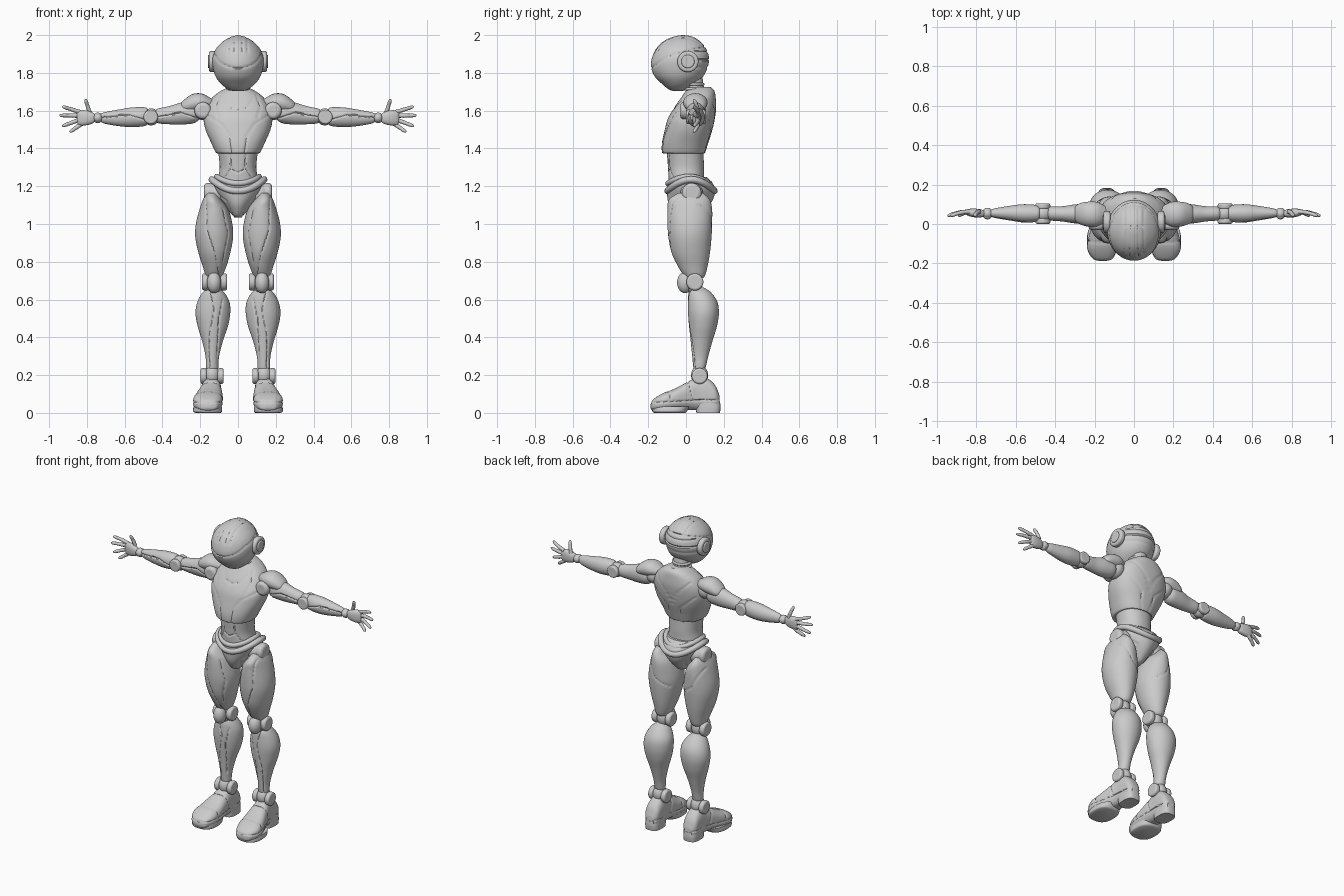
import bpy, bmesh, math
from mathutils import Vector

cube = bpy.data.objects.get("Cube")
if cube:
    bpy.data.objects.remove(cube, do_unlink=True)

grey = bpy.data.materials.new("light grey shell")
grey.use_nodes = True
grey.diffuse_color = (0.6, 0.6, 0.6, 1)
grey.node_tree.nodes["Principled BSDF"].inputs["Base Color"].default_value = grey.diffuse_color


def finish(obj):
    obj.data.materials.clear()
    obj.data.materials.append(grey)
    bpy.ops.object.select_all(action="DESELECT")
    obj.select_set(True)
    bpy.context.view_layer.objects.active = obj
    bpy.ops.object.shade_smooth_by_angle(angle=math.radians(40))


def from_bmesh(name, bm):
    bmesh.ops.recalc_face_normals(bm, faces=bm.faces)
    mesh = bpy.data.meshes.new(name)
    bm.to_mesh(mesh)
    bm.free()
    obj = bpy.data.objects.new(name, mesh)
    bpy.context.collection.objects.link(obj)
    finish(obj)


def spline(rows, count):
    """Smooth curve through rows of numbers."""
    last = len(rows) - 1
    out = []
    for i in range(count + 1):
        t = last * i / count
        k = min(int(t), last - 1)
        t -= k
        a, b, c, d = (rows[min(max(k + j, 0), last)] for j in (-1, 0, 1, 2))
        out.append([q + t / 2 * (r - p + t * (2 * p - 5 * q + 4 * r - s + t * (3 * (q - r) + s - p)))
                    for p, q, r, s in zip(a, b, c, d)])
    return out


def seam_distance(point, path):
    best = 1.0
    for a, b in zip(path, path[1:]):
        a, b = Vector(a), Vector(b)
        d = b - a
        t = min(max((point - a).dot(d) / d.length_squared, 0), 1)
        best = min(best, (point - a - d * t).length)
    return best


def loft(name, axis, rows, side=1, square=2.0, fine=False, seams=()):
    """Skin of rounded sections; a row is position, then low and high of the other two axes.
    A seam is a test, a flattening and a path, pressed into the skin as a groove."""
    around, along = (100, 64) if fine else (40, 28)
    others = [i for i in range(3) if i != axis]
    bm = bmesh.new()
    rings = []
    for pos, lo, hi, lo2, hi2 in spline(rows, along):
        ring = []
        for j in range(around):
            ang = math.tau * j / around
            c, s = math.cos(ang), math.sin(ang)
            u = math.copysign(abs(c) ** (2 / square), c) * (hi - lo) / 2
            v = math.copysign(abs(s) ** (2 / square), s) * (hi2 - lo2) / 2
            co, spoke = Vector((0, 0, 0)), Vector((0, 0, 0))
            spoke[others[0]], spoke[others[1]] = u, v
            co[axis] = pos
            co[others[0]], co[others[1]] = (lo + hi) / 2 + u, (lo2 + hi2) / 2 + v
            depth = 0
            for test, flat, path in seams:
                if test(co):
                    depth = max(depth, 1 - seam_distance(Vector(flat(co)), path) / 0.006)
            co -= spoke.normalized() * 0.006 * depth
            co.x *= side
            ring.append(bm.verts.new(co))
        rings.append(ring)
    for a, b in zip(rings, rings[1:]):
        for j in range(around):
            k = (j + 1) % around
            bm.faces.new((a[j], a[k], b[k], b[j]))
    bm.faces.new(rings[0])
    bm.faces.new(rings[-1])
    from_bmesh(name, bm)


def ball(name, loc, size):
    bpy.ops.mesh.primitive_uv_sphere_add(segments=32, ring_count=20, location=loc)
    obj = bpy.context.object
    obj.name, obj.scale = name, size
    finish(obj)


def disc(name, loc, radius, depth, axis="X"):
    rot = (0, math.pi / 2, 0) if axis == "X" else (math.pi / 2, 0, 0)
    bpy.ops.mesh.primitive_cylinder_add(vertices=40, radius=radius, depth=depth, location=loc, rotation=rot)
    obj = bpy.context.object
    obj.name = name
    bevel = obj.modifiers.new("rounded rim", "BEVEL")
    bevel.width, bevel.segments = depth * 0.3, 3
    finish(obj)


def tube(name, points, radii, closed=False):
    curve = bpy.data.curves.new(name, "CURVE")
    curve.dimensions, curve.bevel_depth, curve.bevel_resolution = "3D", 1, 4
    curve.use_fill_caps = True
    line = curve.splines.new("POLY")
    line.points.add(len(points) - 1)
    for p, co, r in zip(line.points, points, radii):
        p.co, p.radius = (*co, 1), r
    line.use_cyclic_u = closed
    obj = bpy.data.objects.new(name, curve)
    bpy.context.collection.objects.link(obj)
    bpy.ops.object.select_all(action="DESELECT")
    obj.select_set(True)
    bpy.context.view_layer.objects.active = obj
    bpy.ops.object.convert(target="MESH")
    finish(bpy.context.object)


def hoop(name, rx, back, front, z, lift, radius):
    """Closed oval band that rises towards the sides."""
    pts = []
    for i in range(64):
        c, s = math.cos(math.tau * i / 64), math.sin(math.tau * i / 64)
        pts.append((rx * c, (front + back) / 2 + (back - front) / 2 * s, z + lift * c * c))
    tube(name, pts, [radius] * 64, closed=True)


def front(p): return p.y < 0.02
def rear(p): return p.y > 0.06
def anywhere(p): return True
def folded(p): return abs(p.x), p.z
def facing(p): return p.x, p.z
def profile(p): return p.y, p.z


# Head: helmet with visor seam, crown stripes and bands at the back
head_seams = [(anywhere, profile, [(-.2, 1.815), (-.1, 1.885), (0, 1.915), (.13, 1.945)])]
head_seams += [(lambda p: p.z > 1.9 and p.y < .08, folded, [(x, 1.9), (x, 2)]) for x in (.022, .05)]
head_seams += [(lambda p: p.y > .04, profile, [(0, z), (.2, z)]) for z in (1.83, 1.87, 1.91)]
loft("helmet", 2, [(1.703, -.02, .02, -.06, -.02), (1.712, -.05, .05, -.09, 0), (1.74, -.088, .088, -.125, .045),
                   (1.78, -.118, .118, -.165, .09), (1.83, -.133, .133, -.185, .115), (1.88, -.135, .135, -.18, .122),
                   (1.93, -.115, .115, -.157, .105), (1.97, -.075, .075, -.115, .072), (1.993, -.033, .033, -.06, .03),
                   (2, -.004, .004, -.02, -.01)], fine=True, seams=head_seams)

# Neck
loft("neck", 2, [(1.64, -.065, .065, .0, .12), (1.7, -.052, .052, .005, .1), (1.82, -.05, .05, -.02, .08)])
for i in range(3):
    hoop("neck_ring", .054, .102 - i * .006, .0 - i * .006, 1.69 + i * .025, 0, .008)
hoop("collar", .078, .12, -.005, 1.672, .025, .012)

# Torso
chest_seams = [(front, folded, [(.035, 1.37), (.05, 1.47), (.09, 1.53), (.17, 1.58)]),
               (front, folded, [(.1, 1.68), (.12, 1.62), (.1, 1.55)]),
               (front, folded, [(0, 1.605), (.05, 1.615), (.08, 1.66)]),
               (rear, folded, [(0, 1.5), (.04, 1.58), (.12, 1.66)]),
               (rear, folded, [(.03, 1.38), (.05, 1.48), (.15, 1.57)])]
loft("chest", 2, [(1.375, -.105, .105, -.115, .095), (1.38, -.118, .118, -.127, .102), (1.43, -.142, .142, -.127, .118),
                  (1.5, -.172, .172, -.112, .14), (1.56, -.182, .182, -.095, .153), (1.62, -.168, .168, -.06, .16),
                  (1.67, -.135, .135, -.025, .157), (1.705, -.09, .09, .0, .15), (1.725, -.05, .05, .03, .13)],
     square=2.3, fine=True, seams=chest_seams)
loft("abdomen", 2, [(1.18, -.11, .11, -.09, .1), (1.25, -.103, .103, -.093, .095), (1.31, -.097, .097, -.096, .095),
                    (1.42, -.11, .11, -.105, .09)], square=2.2, fine=True,
     seams=[(front, folded, [(.045, 1.37), (.035, 1.29), (0, 1.27)]), (front, folded, [(.04, 1.3), (.09, 1.22)])])

# Pelvis and belts
loft("pelvis", 2, [(1.035, -.02, .02, -.035, .04), (1.05, -.036, .036, -.06, .075), (1.1, -.07, .07, -.09, .125),
                   (1.15, -.108, .108, -.1, .15), (1.2, -.132, .132, -.1, .15), (1.25, -.115, .115, -.085, .11)],
     fine=True, seams=[(anywhere, folded, [(.025, 1.03), (.06, 1.12), (.14, 1.18)])])
hoop("upper_belt", .112, .125, -.095, 1.215, .035, .015)
hoop("lower_belt", .138, .15, -.097, 1.175, .06, .018)

for side, label in ((1, "left"), (-1, "right")):
    def at(x, y, z): return side * x, y, z

    def part(name, axis, rows, **extra): loft(label + "_" + name, axis, rows, side, **extra)

    # Ear pods
    disc(label + "_ear", at(.137, .01, 1.86), .056, .034)
    disc(label + "_ear_cap", at(.15, .01, 1.86), .035, .02)

    # Leg
    disc(label + "_hip_disc", at(.15, .03, 1.165), .052, .06)
    ball(label + "_hip_ball", at(.115, .03, 1.16), (.06, .06, .06))
    part("thigh", 2, [(.71, .1, .15, .01, .08), (.725, .083, .17, -.01, .1), (.78, .06, .188, -.045, .115),
                      (.85, .04, .21, -.077, .127), (.93, .026, .226, -.093, .135), (1.0, .03, .223, -.098, .138),
                      (1.08, .052, .203, -.098, .138), (1.13, .09, .185, -.09, .125), (1.165, .115, .165, -.04, .09)],
         fine=True, seams=[(front, facing, [(.17, 1.14), (.165, .97), (.12, .84), (.1, .73)]),
                           (front, facing, [(.08, 1.08), (.05, .95), (.08, .8)]),
                           (rear, facing, [(.19, 1.1), (.13, .98), (.05, .93)])])
    ball(label + "_kneecap", at(.127, -.005, .69), (.038, .042, .056))
    ball(label + "_knee_core", at(.125, .04, .69), (.045, .05, .06))
    for x in (.075, .172):
        disc(label + "_knee_disc", at(x, .047, .693), .045, .036)
    part("shin", 2, [(.225, .115, .155, .05, .09), (.235, .105, .168, .04, .102), (.3, .1, .172, .033, .118),
                     (.38, .08, .19, .025, .14), (.46, .053, .214, .016, .164), (.53, .041, .225, .01, .174),
                     (.59, .046, .214, .01, .165), (.64, .075, .185, .015, .13), (.665, .11, .15, .04, .09)],
         fine=True, seams=[(lambda p: p.y < .08, facing, [(.15, .64), (.125, .55), (.155, .4), (.155, .24)]),
                           (lambda p: p.y < .08, facing, [(.08, .6), (.1, .5), (.11, .3)])])
    ball(label + "_ankle_core", at(.137, .072, .2), (.042, .045, .052))
    for x in (.092, .182):
        disc(label + "_ankle_disc", at(x, .072, .195), .042, .032)

    # Shoe
    part("shoe", 1, [(-.187, .14, .175, .025, .045), (-.175, .108, .21, .012, .07), (-.125, .085, .237, .008, .103),
                     (-.06, .08, .228, .01, .128), (.01, .084, .205, .015, .165), (.06, .088, .192, .015, .188),
                     (.11, .088, .188, .015, .185), (.155, .092, .184, .015, .145), (.178, .11, .165, .025, .09)],
         square=2.6, fine=True, seams=[(anywhere, profile, [(-.2, .055), (-.06, .06), (.2, .07)]),
                                       (anywhere, profile, [(-.1, .16), (-.08, .06)]),
                                       (anywhere, profile, [(.0, .2), (.04, .06)])])
    part("front_sole", 2, [(.0, .095, .222, -.168, -.005), (.008, .085, .238, -.178, .005),
                           (.035, .085, .235, -.18, .02)], square=2.6)
    part("heel", 2, [(0, .09, .185, .055, .18), (.03, .09, .186, .05, .183), (.06, .092, .184, .04, .18)], square=3)

    # Arm
    ball(label + "_shoulder_ball", at(.185, .045, 1.605), (.055, .06, .055))
    disc(label + "_shoulder_disc", at(.186, .0, 1.6), .045, .06, "Y")
    part("shoulder_pad", 0, [(.13, .03, .07, 1.64, 1.66), (.145, .01, .09, 1.615, 1.667), (.19, -.012, .112, 1.6, 1.69),
                             (.24, -.012, .112, 1.59, 1.688), (.285, .005, .1, 1.59, 1.658), (.31, .03, .07, 1.6, 1.63)])
    part("upper_arm", 0, [(.2, .02, .08, 1.56, 1.62), (.23, .0, .1, 1.535, 1.64), (.29, .002, .1, 1.527, 1.645),
                          (.36, .012, .09, 1.528, 1.625), (.42, .018, .088, 1.533, 1.612), (.44, .03, .075, 1.55, 1.6)],
         fine=True, seams=[(front, facing, [(.22, 1.56), (.3, 1.59), (.43, 1.565)])])
    ball(label + "_elbow_core", at(.46, .053, 1.567), (.045, .042, .045))
    for y in (.015, .09):
        disc(label + "_elbow_disc", at(.462, y, 1.567), .038, .028, "Y")
    part("forearm", 0, [(.475, .03, .08, 1.54, 1.6), (.49, .012, .095, 1.52, 1.617), (.56, .008, .1, 1.513, 1.617),
                        (.63, .018, .092, 1.518, 1.606), (.7, .03, .08, 1.53, 1.593), (.725, .037, .072, 1.54, 1.585)],
         fine=True, seams=[(lambda p: p.y < .05, facing, [(.49, 1.55), (.58, 1.58), (.72, 1.565)])])
    ball(label + "_wrist", at(.742, .053, 1.562), (.026, .025, .028))
    disc(label + "_wrist_disc", at(.742, .053, 1.562), .022, .058, "Y")

    # Hand with four spread fingers and a thumb
    part("palm", 0, [(.755, .04, .066, 1.545, 1.58), (.775, .034, .074, 1.53, 1.592), (.81, .034, .078, 1.522, 1.602),
                     (.84, .042, .076, 1.523, 1.6), (.852, .05, .07, 1.535, 1.588)], square=2.4)
    fingers = {"index": ((.835, 1.592), (.93, 1.622)), "middle": ((.84, 1.573), (.945, 1.575)),
               "ring": ((.84, 1.552), (.93, 1.518)), "little": ((.825, 1.532), (.89, 1.487)),
               "thumb": ((.785, 1.59), (.808, 1.66))}
    for finger, (a, b) in fingers.items():
        steps = [0, .3, .36, .42, .66, .72, .9, .97, 1]
        bulge = [.012, .0105, .0115, .0105, .0095, .0105, .0085, .006, .002]
        pts = [at(a[0] + (b[0] - a[0]) * t, .062 - .022 * t * t, a[1] + (b[1] - a[1]) * t) for t in steps]
        tube(label + "_" + finger + "_finger", pts, bulge)
